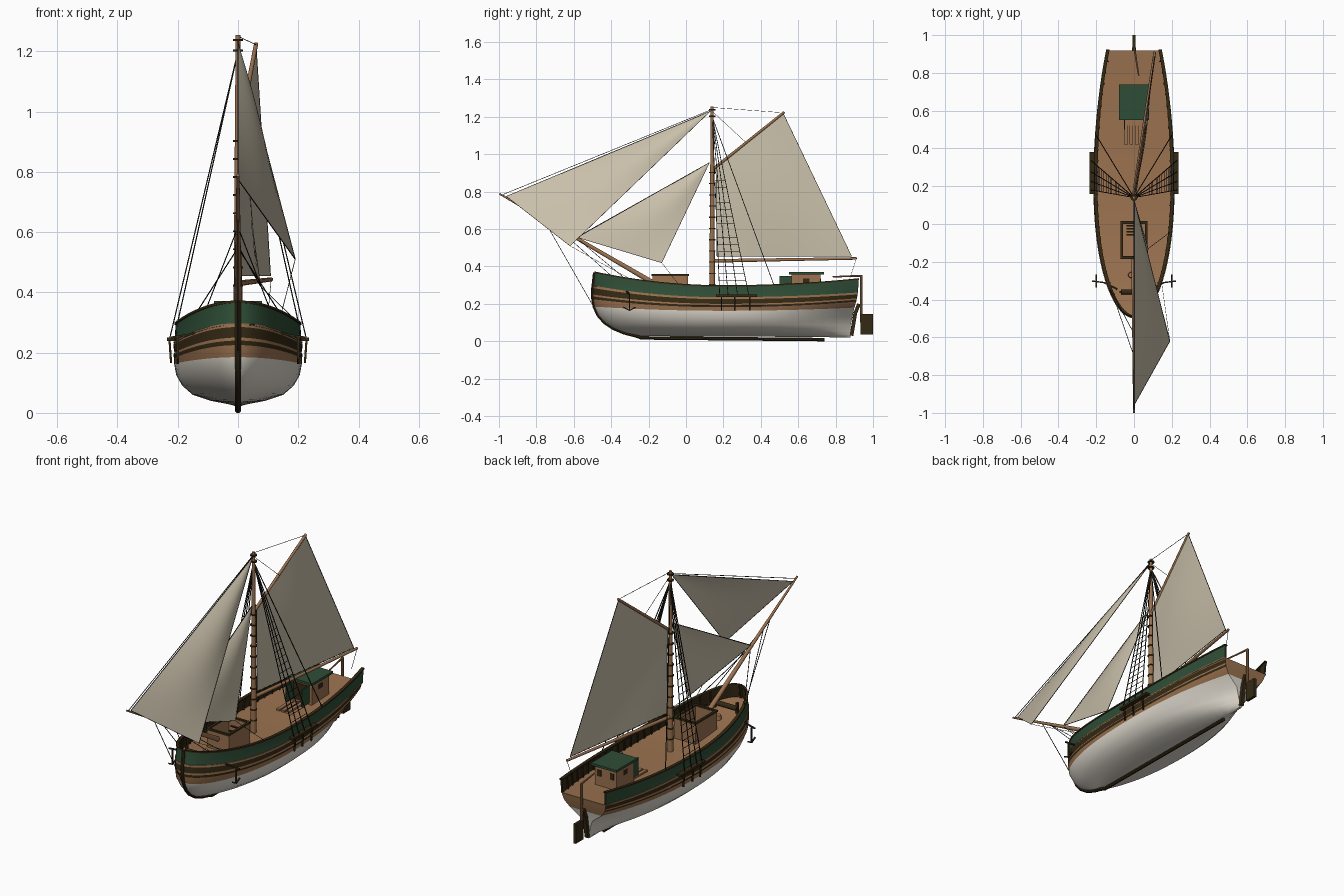
import bpy, bmesh, math
from mathutils import Vector

cube = bpy.data.objects.get("Cube")
if cube:
    bpy.data.objects.remove(cube, do_unlink=True)


def material(name, rgb):
    m = bpy.data.materials.new(name)
    m.use_nodes = True
    m.diffuse_color = (*rgb, 1)
    m.node_tree.nodes["Principled BSDF"].inputs["Base Color"].default_value = (*rgb, 1)
    return m


TAN = material("tan wood", (.33, .17, .08))
DARK = material("dark timber", (.035, .022, .007))
GREEN = material("green paint", (.028, .075, .037))
WHITE = material("white bottom paint", (.74, .70, .62))
SAIL = material("sail cloth", (.58, .52, .40))
ROPE = material("tarred rope", (.018, .015, .012))


def finish(name, bm, mats, smooth=False):
    bmesh.ops.remove_doubles(bm, verts=bm.verts, dist=1e-5)
    bmesh.ops.recalc_face_normals(bm, faces=bm.faces)
    me = bpy.data.meshes.new(name)
    bm.to_mesh(me)
    bm.free()
    for m in mats:
        me.materials.append(m)
    ob = bpy.data.objects.new(name, me)
    bpy.context.collection.objects.link(ob)
    if smooth:
        bpy.ops.object.select_all(action='DESELECT')
        ob.select_set(True)
        bpy.context.view_layer.objects.active = ob
        bpy.ops.object.shade_smooth_by_angle(angle=math.radians(40))
    return ob


def boxes(name, spans, mat):
    """Boxes given as (x0, x1, y0, y1, z0, z1)."""
    bm = bmesh.new()
    for x0, x1, y0, y1, z0, z1 in spans:
        vs = bmesh.ops.create_cube(bm, size=1)["verts"]
        for v in vs:
            v.co = ((x0, x1)[v.co.x > 0], (y0, y1)[v.co.y > 0], (z0, z1)[v.co.z > 0])
    return finish(name, bm, [mat])


def rods(name, paths, mat, r0, r1=None, sides=4):
    """Round rods along paths, tapering from r0 to r1."""
    r1 = r0 if r1 is None else r1
    bm = bmesh.new()
    for path in paths:
        pts = [Vector(p) for p in path]
        rings = []
        for i, p in enumerate(pts):
            d = (pts[min(i + 1, len(pts) - 1)] - pts[max(i - 1, 0)]).normalized()
            a = d.cross(Vector((1, 0, 0) if abs(d.x) < .8 else (0, 1, 0))).normalized()
            b = d.cross(a)
            r = r0 + (r1 - r0) * i / (len(pts) - 1)
            angles = [math.tau * (k + .5) / sides for k in range(sides)]
            rings.append([bm.verts.new(p + r * (a * math.cos(t) + b * math.sin(t))) for t in angles])
        for ra, rb in zip(rings, rings[1:]):
            for k in range(sides):
                n = (k + 1) % sides
                bm.faces.new((ra[k], ra[n], rb[n], rb[k]))
        bm.faces.new(rings[0])
        bm.faces.new(rings[-1])
    return finish(name, bm, [mat], sides > 4)


# Hull levels: z at bow, middle, stern; bow y, stern y; half beam, stern half width
LEVELS = [
    (.03, .025, .02, -.27, .88, .012, .006),
    (.045, .04, .035, -.33, .88, .09, .008),
    (.07, .06, .055, -.39, .88, .15, .01),
    (.10, .09, .085, -.435, .88, .185, .015),
    (.14, .125, .13, -.47, .89, .205, .035),
    (.185, .163, .18, -.49, .9, .212, .1),
    (.225, .182, .212, -.497, .91, .212, .125),
    (.24, .192, .222, -.499, .912, .215, .13),
    (.25, .2, .23, -.498, .914, .211, .132),
    (.285, .225, .25, -.498, .917, .215, .137),
    (.295, .233, .258, -.496, .919, .211, .14),
    (.368, .295, .332, -.488, .924, .207, .143),
]
BAND = [3, 3, 3, 3, 3, 0, 1, 0, 1, 0, 2]
MID, N = .2, 36
DECK, RAIL = 10, 11


def hull(k, u, side=1, inset=0, lift=0):
    zb, zm, zs, y0, y1, beam, stern = LEVELS[k]
    y = y0 + (y1 - y0) * u
    if y < MID:
        t = (MID - y) / (MID - y0)
        w = beam * max(0, 1 - t ** 2.1) ** (.5 + .06 * max(0, 5 - k))
        z = zm + (zb - zm) * t ** 2
    else:
        t = (y - MID) / (y1 - MID)
        w = stern + (beam - stern) * (1 - t ** 2.3)
        z = zm + (zs - zm) * t ** 2
    return Vector((side * max(0, w - inset), y, z + lift))


def at_y(k, y, **kw):
    y0, y1 = LEVELS[k][3:5]
    return hull(k, (y - y0) / (y1 - y0), **kw)


US = [(i / N) ** 1.7 for i in range(N + 1)]


def strip(bm, curve_a, curve_b, mat=0):
    va, vb = ([bm.verts.new(p) for p in c] for c in (curve_a, curve_b))
    for i in range(len(va) - 1):
        q = (va[i], va[i + 1], vb[i + 1], vb[i])
        f = bm.faces.new(q)
        f.material_index = mat


# Planked shell, bands coloured level by level, with the transom
bm = bmesh.new()
for k, mat in enumerate(BAND):
    for s in (-1, 1):
        strip(bm, [hull(k, u, s) for u in US], [hull(k + 1, u, s) for u in US], mat)
    if k < DECK:
        strip(bm, [hull(k, 1, s) for s in (-1, 1)], [hull(k + 1, 1, s) for s in (-1, 1)], 0 if k > 4 else 3)
strip(bm, [hull(0, u, -1) for u in US], [hull(0, u, 1) for u in US], 3)
finish("hull", bm, [TAN, DARK, GREEN, WHITE], True)

# Deck, inner bulwark, rail and frames
bm = bmesh.new()
strip(bm, [hull(DECK, u, -1, .002) for u in US], [hull(DECK, u, 1, .002) for u in US])
finish("deck", bm, [TAN])
bm = bmesh.new()
for s in (-1, 1):
    strip(bm, [hull(DECK, u, s, .009) for u in US], [hull(RAIL, u, s, .009) for u in US])
    strip(bm, [hull(DECK, 1, s), hull(DECK, 1, s, .009)], [hull(RAIL, 1, s), hull(RAIL, 1, s, .009)])
finish("bulwark_lining", bm, [DARK])
bm = bmesh.new()
for s in (-1, 1):
    corners = [(-.004, -.003), (-.004, .005), (.014, .005), (.014, -.003)]
    for a, b in zip(corners, corners[1:] + corners[:1]):
        strip(bm, [hull(RAIL, u, s, *a) for u in US], [hull(RAIL, u, s, *b) for u in US])
finish("cap_rail", bm, [DARK])
rods("bulwark_frames", [[hull(DECK, i / 24, s, .013), hull(RAIL, i / 24, s, .013)]
                        for i in range(2, 24) for s in (-1, 1)], DARK, .005)
rods("rubbing_strake", [[hull(DECK, u, s) for u in US] for s in (-1, 1)], TAN, .004)

# Stem, keel, sternpost and rudder
stem = [hull(k, 0) for k in range(RAIL, -1, -1)]
rods("stem_and_keel", [stem + [(0, -.24, .018), (0, .74, .009)]], DARK, .01, sides=8)
rods("sternpost", [[(0, .885, .03), (0, .905, .15), (0, .925, .2)]], DARK, .014)
boxes("rudder", [(-.008, .008, .933, 1, .035, .145)], DARK)
rods("rudder_stock", [[(0, .937, .1), (0, .937, .352)]], TAN, .007, sides=8)
rods("tiller", [[(0, .942, .35), (.025, .785, .345)]], TAN, .006, .004, sides=8)

# Deckhouse with roof, doors and windows
boxes("deckhouse", [(-.068, .068, .565, .72, .23, .36)], TAN)
boxes("deckhouse_roof", [(-.08, .08, .55, .738, .358, .371)], GREEN)
boxes("deckhouse_doors", [(s * .05 - .003, s * .05 + .003, .5, .565, .25, .348) for s in (-1, 1)], GREEN)
boxes("doorway", [(-.045, .045, .561, .567, .25, .345)], DARK)
boxes("cabin_windows", [(s * .04 - .012, s * .04 + .012, .717, .723, .3, .335) for s in (-1, 1)]
      + [(s * .068 - .003, s * .068 + .003, .625, .66, .31, .335) for s in (-1, 1)], DARK)
boxes("cabin_steps", [(x - .01, x + .01, .42, .55, .235, .246) for x in (-.042, -.014, .014)], TAN)

# Open cargo hatch with a ladder
boxes("hatch_coaming", [(s * .063 - .005, s * .063 + .005, -.18, .01, .235, .352) for s in (-1, 1)]
      + [(-.063, .063, y - .005, y + .005, .235, .352) for y in (-.175, .005)], TAN)
boxes("hatch_rim", [(s * .065 - .007, s * .065 + .007, -.185, .015, .35, .36) for s in (-1, 1)]
      + [(-.065, .065, y - .007, y + .007, .35, .36) for y in (-.178, .008)], DARK)
boxes("hatch_ladder", [(-.04, .03, -.06 + .016 * i, -.052 + .016 * i, .25 + .02 * i, .256 + .02 * i) for i in range(4)], DARK)

# Bow fittings
rods("windlass", [[(-.07, -.36, .3), (.07, -.36, .3)]], DARK, .014, sides=10)
rods("bitts", [[(x, -.36, .26), (x, -.36, .335)] for x in (-.07, .07)], DARK, .008)
rods("capstan", [[(-.015, -.27, .25), (-.015, -.27, .285)]], TAN, .018, .014, sides=12)
for side, s in (("left", 1), ("right", -1)):
    rods(side + "_anchor", [[(s * .09, -.345, .285), (s * .16, -.31, .26), (s * .222, -.302, .25)],
                            [(s * .2, -.302, .25), (s * .2, -.302, .165)],
                            [(s * .2, -.335, .182), (s * .2, -.302, .165), (s * .2, -.27, .182)]], DARK, .005)
    boxes(side + "_channel", [sorted((s * .2, s * .236)) + [.16, .38, .238, .25]], DARK)
    rods(side + "_chain_plates", [[(s * .228, y, .25), (s * .222, y, .165)] for y in (.19, .26, .34)], DARK, .005)

# Spars
MAST_Y = .14
rods("mast", [[(0, MAST_Y, .23), (0, MAST_Y, .6), (0, MAST_Y, .95), (0, MAST_Y, 1.255)]], TAN, .016, .008, sides=12)
rods("mast_hoops", [[(0, MAST_Y, z), (0, MAST_Y, z + .006)] for z in [.3 + .06 * i for i in range(11)] + [1.2, 1.235]],
     DARK, .018, sides=12)
rods("bowsprit", [[(0, -.185, .318), (0, -.58, .548), (0, -.998, .789)]], TAN, .014, .005, sides=10)
rods("boom", [[(0, .155, .43), (.11, .912, .443)]], TAN, .010, .007, sides=10)
rods("gaff", [[(.003, .15, .925), (.06, .525, 1.225)]], TAN, .008, .007, sides=10)


def sail(name, tack, clew, peak, throat, belly):
    """Four-cornered cloth bulging to leeward; three corners if peak equals throat."""
    t, c, p, h = map(Vector, (tack, clew, peak, throat))
    n = 12

    def point(i, j):
        u, v = i / n, j / n
        q = t.lerp(c, u).lerp(h.lerp(p, u), v)
        q.x += belly * math.sin(math.pi * u) * math.sin(math.pi * v)
        return q
    bm = bmesh.new()
    for j in range(n):
        strip(bm, [point(i, j) for i in range(n + 1)], [point(i, j + 1) for i in range(n + 1)])
    bmesh.ops.dissolve_degenerate(bm, dist=1e-6, edges=bm.edges)
    finish(name, bm, [SAIL], True)
    rods(name + "_bolt_rope", [[point(0, j) for j in range(n + 1)], [point(n, j) for j in range(n + 1)],
                               [point(i, 0) for i in range(n + 1)]], ROPE, .0018)


sail("mainsail", (.004, .165, .455), (.108, .885, .455), (.06, .52, 1.218), (.004, .16, .925), .015)
jib_head, stay_head = (0, .13, 1.23), (0, .125, .955)
sail("jib", (0, -.96, .775), (.19, -.62, .51), jib_head, jib_head, .025)
sail("staysail", (0, -.58, .555), (.075, -.13, .42), stay_head, stay_head, .02)

# Standing rigging with ratlines
HEAD = Vector((0, MAST_Y, 1.2))
FEET = (.18, .225, .275, .335)
shrouds, ratlines = [], []
for s in (-1, 1):
    feet = [Vector((s * .226, y, .25)) for y in FEET]
    shrouds += [[f, HEAD] for f in feet] + [[at_y(RAIL, .47, side=s), HEAD]]
    ratlines += [[f.lerp(HEAD, .08 + .04 * i) for f in feet] for i in range(15)]
rods("shrouds", shrouds, ROPE, .0026)
rods("ratlines", ratlines, ROPE, .0015)
stays = [[(0, -.76, .65), (0, -.5, .195)], [(0, -.985, .782), (0, MAST_Y, 1.24)], [(0, -.59, .553), stay_head]]
for s in (-1, 1):
    stays.append([(0, -.7, .617), at_y(RAIL, -.4, side=s)])
    stays.append([(0, -.58, .548), at_y(RAIL, -.33, side=s)])
rods("stays", stays, ROPE, .002)

# Running rigging
rods("running_lines", [[(0, MAST_Y, 1.25), (.06, .52, 1.222)], [(0, MAST_Y, 1.23), (.035, .32, 1.063)],
                       [(.11, .91, .44), (.1, .875, .335)], [(.075, -.13, .42), at_y(RAIL, -.04)],
                       [(.19, -.62, .51), at_y(RAIL, -.3)]], ROPE, .0013)
